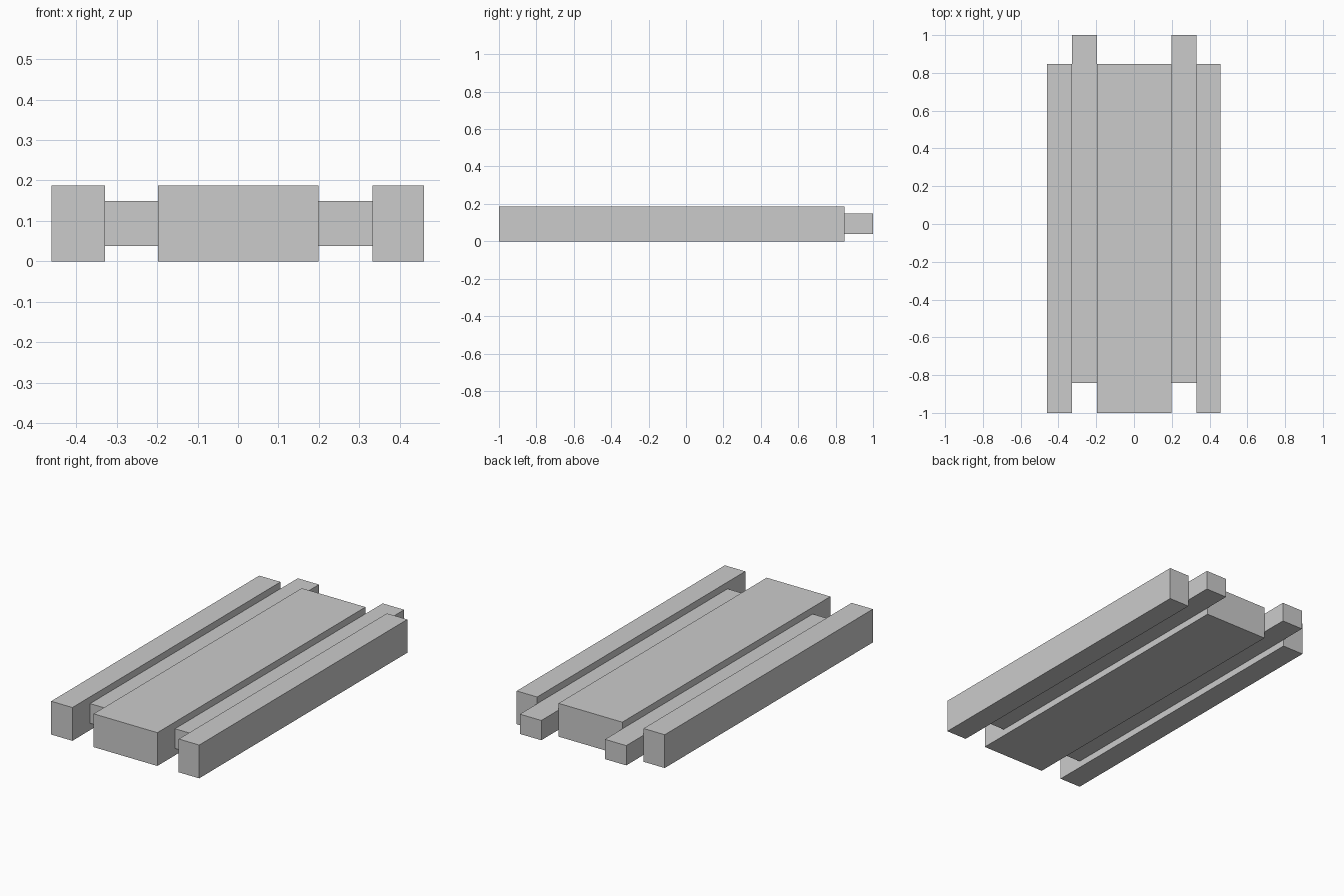
import bpy

if "Cube" in bpy.data.objects:
    bpy.data.objects.remove(bpy.data.objects["Cube"])


def box(name, x, y, z):
    """Box spanning the given (min, max) ranges."""
    spans = (x, y, z)
    bpy.ops.mesh.primitive_cube_add(size=1, location=[(a + b) / 2 for a, b in spans])
    obj = bpy.context.object
    obj.name = name
    obj.scale = [b - a for a, b in spans]
    bpy.ops.object.transform_apply(location=False, rotation=False, scale=True)
    return obj


# Full-height planks sit flush at the front
full_y, full_z = (-1.0, 0.847), (0.0, 0.187)
box("centre_plank", (-0.197, 0.199), full_y, full_z)
box("left_outer_rail", (-0.461, -0.329), full_y, full_z)
box("right_outer_rail", (0.332, 0.459), full_y, full_z)

# Thinner connecting rails are shifted towards the back
thin_y, thin_z = (-0.843, 1.0), (0.038, 0.149)
box("left_connecting_rail", (-0.329, -0.197), thin_y, thin_z)
box("right_connecting_rail", (0.199, 0.332), thin_y, thin_z)
